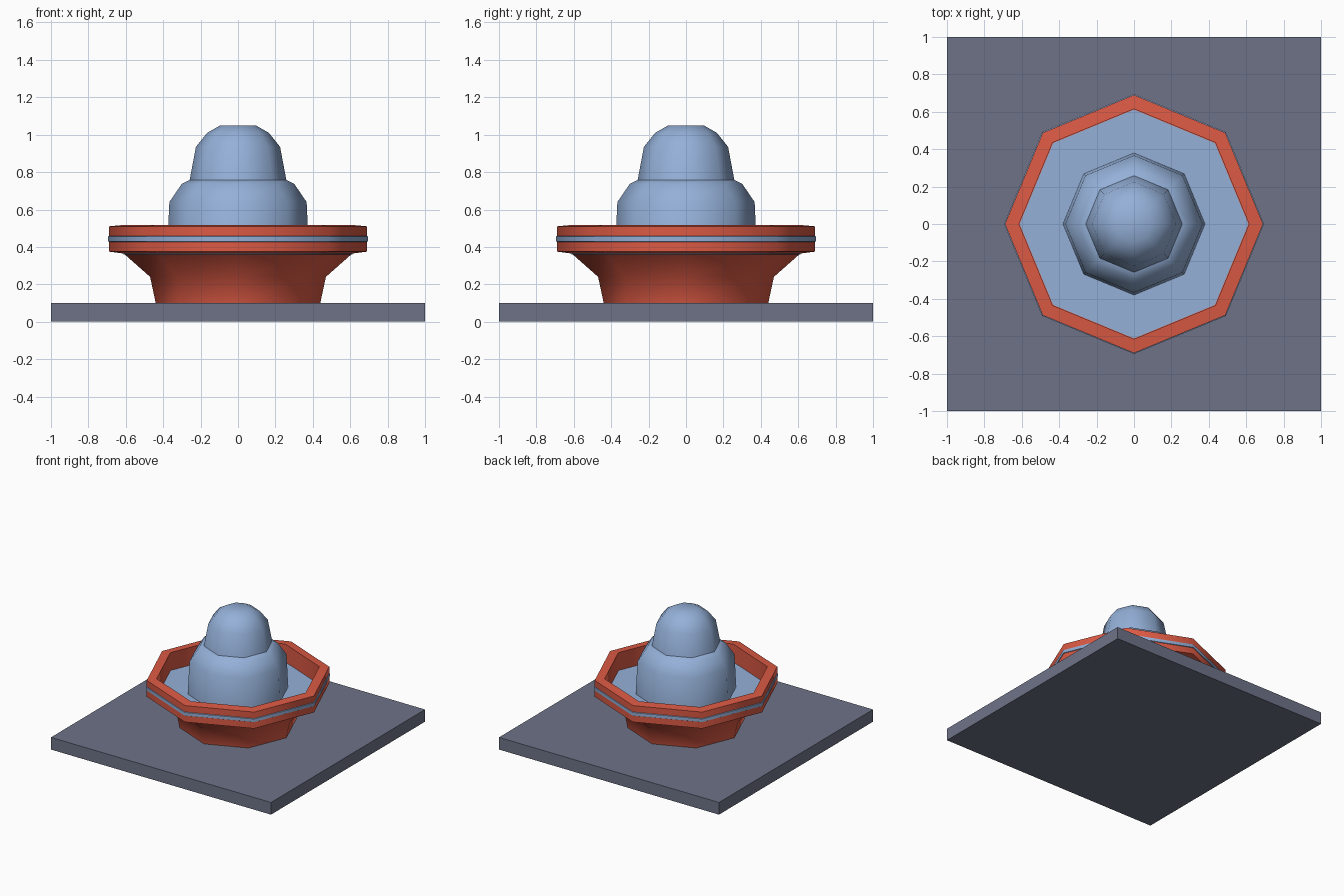
import bpy, bmesh, math

cube = bpy.data.objects.get("Cube")
if cube:
    bpy.data.objects.remove(cube, do_unlink=True)

SIDES = 8


def material(name, rgb):
    m = bpy.data.materials.new(name)
    m.use_nodes = True
    m.diffuse_color = (*rgb, 1)
    m.node_tree.nodes["Principled BSDF"].inputs["Base Color"].default_value = (*rgb, 1)
    return m


red = material("warm red", (0.716, 0.102, 0.058))
blue = material("pale blue", (0.296, 0.434, 0.686))
slate = material("slate grey", (0.156, 0.171, 0.242))


def lathe(name, profile, mat, closed=False):
    """Revolve (radius, height) points into an eight-sided part."""
    bm = bmesh.new()
    rings = []
    for r, z in profile:
        rings.append([bm.verts.new((r * math.cos(a), r * math.sin(a), z))
                      for a in (math.tau * i / SIDES for i in range(SIDES))])
    pairs = list(zip(rings, rings[1:]))
    if closed:
        pairs.append((rings[-1], rings[0]))
    else:
        bm.faces.new(rings[0])
        bm.faces.new(rings[-1])
    for low, high in pairs:
        for i in range(SIDES):
            j = (i + 1) % SIDES
            bm.faces.new((low[i], low[j], high[j], high[i]))
    bmesh.ops.recalc_face_normals(bm, faces=bm.faces)
    mesh = bpy.data.meshes.new(name)
    bm.to_mesh(mesh)
    bm.free()
    mesh.materials.append(mat)
    ob = bpy.data.objects.new(name, mesh)
    bpy.context.collection.objects.link(ob)
    bpy.ops.object.select_all(action="DESELECT")
    ob.select_set(True)
    bpy.context.view_layer.objects.active = ob
    bpy.ops.object.shade_smooth_by_angle(angle=math.radians(50))
    return ob


# Square ground slab
bpy.ops.mesh.primitive_cube_add(size=1, location=(0, 0, 0.05))
slab = bpy.context.object
slab.name = "ground_slab"
slab.scale = (2, 2, 0.1)
slab.data.materials.append(slate)

# Flared foot and the raised rim of the basin
lathe("basin_foot", [(0.44, 0.1), (0.47, 0.24), (0.615, 0.368)], red)
lathe("basin_rim", [(0.615, 0.365), (0.69, 0.375), (0.69, 0.51),
                    (0.615, 0.517)], red, closed=True)

# Band round the rim
lathe("rim_band", [(0.68, 0.422), (0.695, 0.43), (0.695, 0.455),
                   (0.68, 0.463)], blue, closed=True)

# Water and the two-tier fountain
lathe("water", [(0.612, 0.36), (0.612, 0.372)], blue)
lathe("lower_dome", [(0.38, 0.365), (0.367, 0.64), (0.3, 0.738), (0.25, 0.762)], blue)
lathe("upper_dome", [(0.26, 0.75), (0.225, 0.935), (0.165, 1.01), (0.095, 1.05)], blue)
